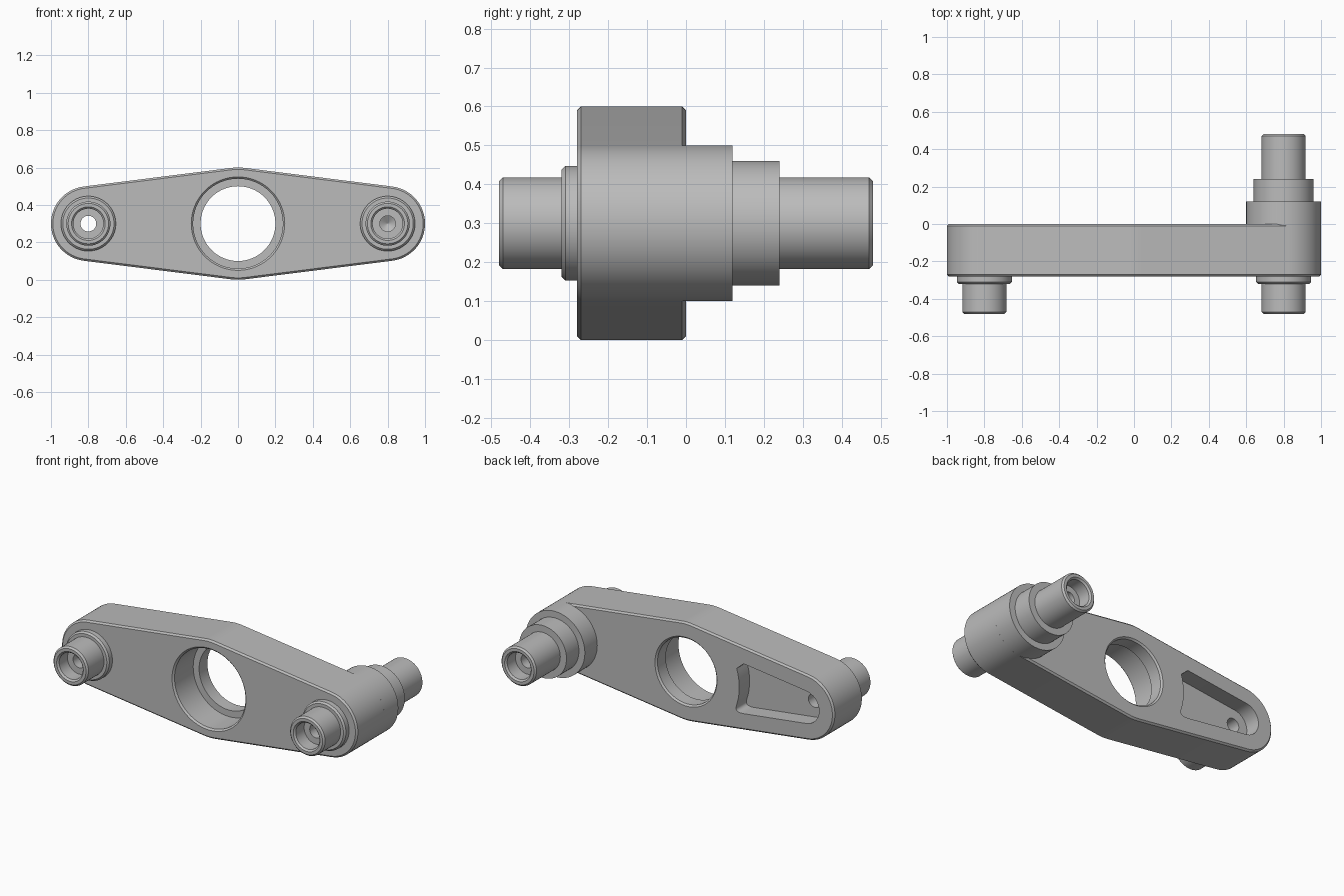
import bpy, bmesh, math
from mathutils import Vector

cube = bpy.data.objects.get("Cube")
if cube:
    bpy.data.objects.remove(cube, do_unlink=True)

STEPS = 64
MID_Z = 0.3
PIN_X = 0.8
FRONT, BACK = -0.28, 0.0
CHAMFER = 0.01

steel = bpy.data.materials.new("machined_grey")
steel.use_nodes = True
steel.diffuse_color = (0.5, 0.5, 0.5, 1)
steel.node_tree.nodes["Principled BSDF"].inputs["Base Color"].default_value = (0.5, 0.5, 0.5, 1)


def loft(name, rings, ring_shaped=False):
    """Skin equal-length loops of points; cap the ends, or join last to first."""
    bm = bmesh.new()
    loops = [[bm.verts.new(p) for p in ring] for ring in rings]
    pairs = list(zip(loops, loops[1:]))
    if ring_shaped:
        pairs.append((loops[-1], loops[0]))
    else:
        bm.faces.new(loops[0])
        bm.faces.new(loops[-1])
    for a, b in pairs:
        for i in range(len(a)):
            j = (i + 1) % len(a)
            bm.faces.new((a[i], a[j], b[j], b[i]))
    bmesh.ops.recalc_face_normals(bm, faces=bm.faces)
    mesh = bpy.data.meshes.new(name)
    bm.to_mesh(mesh)
    bm.free()
    mesh.materials.append(steel)
    obj = bpy.data.objects.new(name, mesh)
    bpy.context.collection.objects.link(obj)
    return obj


def lathe(name, x, profile, ring_shaped=False):
    """Turn a (radius, y) profile about an axis along y."""
    turns = [2 * math.pi * i / STEPS for i in range(STEPS)]
    rings = [[(x + r * math.cos(t), y, MID_Z + r * math.sin(t)) for t in turns]
             for r, y in profile]
    return loft(name, rings, ring_shaped)


def arc(x, r, start, end, count):
    angles = [start + (end - start) * i / count for i in range(count + 1)]
    return [(x + r * math.cos(a), r * math.sin(a)) for a in angles]


def at_y(outline, y):
    return [(x, y, MID_Z + z) for x, z in outline]


def cut(target, cutter):
    cutter.hide_render = True
    mod = target.modifiers.new("cut", 'BOOLEAN')
    mod.operation = 'DIFFERENCE'
    mod.solver = 'EXACT'
    mod.object = cutter
    bpy.context.view_layer.objects.active = target
    bpy.ops.object.modifier_apply(modifier=mod.name)
    bpy.data.objects.remove(cutter, do_unlink=True)


# Arm plate: tangent outline around a large middle and two small ends
lean = math.asin(0.1 / PIN_X)
quarter = math.pi / 2


def arm_outline(inset):
    end, mid = 0.2 - inset, 0.3 - inset
    return (arc(PIN_X, end, lean - quarter, quarter - lean, 32)
            + arc(0, mid, quarter - lean, quarter + lean, 6)
            + arc(-PIN_X, end, quarter + lean, 3 * quarter - lean, 32)
            + arc(0, mid, 3 * quarter - lean, 3 * quarter + lean, 6))


plate = loft("arm_plate", [at_y(arm_outline(inset), y) for inset, y in (
    (CHAMFER, FRONT), (0, FRONT + CHAMFER), (0, BACK - CHAMFER), (CHAMFER, BACK))])

# Central bearing bore with a narrower lip at the back
cut(plate, lathe("bore_cutter", 0, [
    (0.26, FRONT - 0.01), (0.24, FRONT + 0.01), (0.24, -0.09), (0.2, -0.09),
    (0.2, -0.01), (0.22, 0.01)]))


# Weight-saving pocket in the back of the right half
def pocket_edge(x):
    return (0.2 + x * math.sin(lean)) / math.cos(lean)


def bezier(a, b, c, count=6):
    a, b, c = Vector(a), Vector(b), Vector(c)
    ts = [i / count for i in range(1, count)]
    return [tuple(a * (1 - t) ** 2 + b * 2 * t * (1 - t) + c * t * t) for t in ts]


corner = (-0.323, pocket_edge(-0.323))
side = (-0.39, pocket_edge(-0.39))
half_span = math.radians(18)
inner = arc(0, 0.36, math.pi - half_span, math.pi + half_span, 10)
round_top = bezier(side, corner, inner[0])
round_low = [(x, -z) for x, z in reversed(round_top)]
outer = arc(-PIN_X, 0.1, 3 * quarter - lean, quarter + lean, 24)
pocket = inner + round_low + [(side[0], -side[1])] + outer + [side]
cut(plate, loft("pocket_cutter", [at_y(pocket, -0.1), at_y(pocket, 0.05)]))

# Drilled hole from the pocket through to the right pin
cut(plate, lathe("drill_cutter", -PIN_X, [(0.042, FRONT - 0.05), (0.042, -0.05)]))


def pin_tip(tip, way):
    """Chamfered, counterbored pin end; way is the direction it points in y."""
    return [(0.118, tip - way * 0.01), (0.108, tip), (0.09, tip),
            (0.08, tip - way * 0.01), (0.08, tip - way * 0.09)]


# Front pins with collars: the right is drilled through, the left is blind
collar = [(0.147, FRONT), (0.147, -0.31), (0.137, -0.32), (0.118, -0.32)]
tip = pin_tip(-0.48, -1)
lathe("front_pin_right", -PIN_X,
      [(0.042, FRONT)] + collar + tip + [(0.042, -0.39)], ring_shaped=True)
blind_front = [(0.042, -0.39), (0.042, -0.32), (0.002, -0.295)]
lathe("front_pin_left", PIN_X, collar + tip + blind_front)

# Rear stepped boss and shaft on the left end
blind_back = [(0.042, 0.39), (0.042, 0.32), (0.002, 0.295)]
lathe("rear_boss_shaft", PIN_X,
      [(0.2, -0.015), (0.2, 0.12), (0.16, 0.12), (0.16, 0.24), (0.118, 0.24)]
      + pin_tip(0.48, 1) + blind_back)

# Smooth round walls, crisp machined edges
bpy.ops.object.select_all(action='DESELECT')
for name in ("arm_plate", "front_pin_right", "front_pin_left", "rear_boss_shaft"):
    part = bpy.data.objects[name]
    part.select_set(True)
    bpy.context.view_layer.objects.active = part
bpy.ops.object.shade_smooth_by_angle(angle=math.radians(30))
